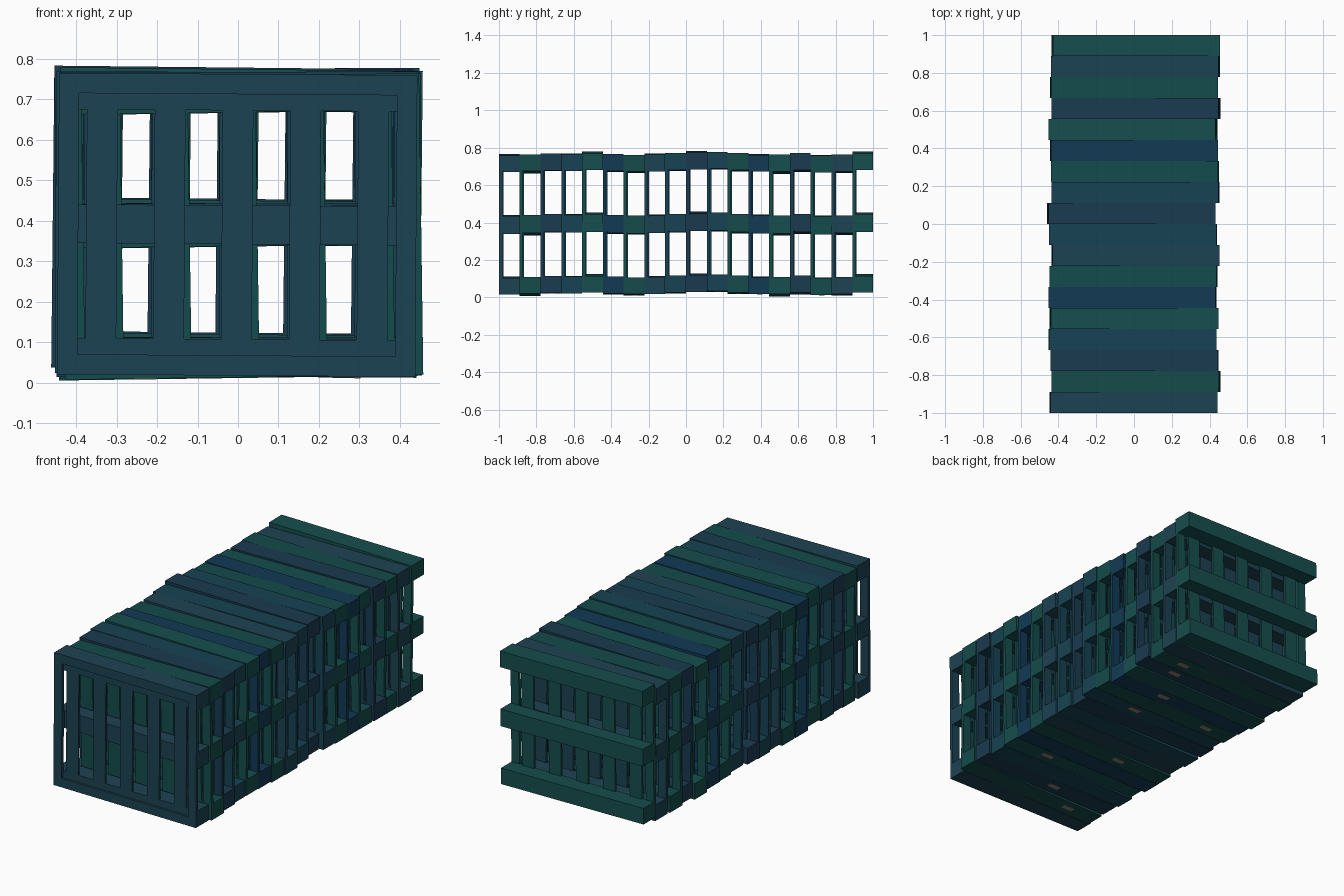
import bpy, bmesh, math
from mathutils import Matrix

if "Cube" in bpy.data.objects:
    bpy.data.objects.remove(bpy.data.objects["Cube"])

N = 18
PITCH = 2.0 / N
W, H = 0.885, 0.745          # pallet width (x) and height (z)
BOARD = 0.012                # thin board thickness

# per pallet (front to back): x shift, z centre, tilt in degrees
DX = [-.002, .01, .003, -.008, 0, -.008, -.002, .008, -.005,
      -.015, .008, .005, 0, -.005, .01, 0, .008, .01]
ZC = [.390, .386, .395, .395, .402, .390, .386, .393, .396,
      .406, .403, .394, .392, .384, .393, .387, .386, .402]
TILT = [-.4, .8, .2, -.2, -.6, .4, .4, -.3, .3, -.6, .3, .5, -.4, .8, .7, -.3, .6, -.6]
TONES = [(.012, .055, .085), (.007, .07, .07), (.010, .043, .080), (.008, .055, .085),
         (.008, .075, .075), (.006, .042, .090)]
TONE = [0, 1, 2, 3, 4, 5, 1, 0, 3, 2, 3, 1, 5, 4, 2, 1, 0, 4]
LABELS = {2: -.05, 1: -.25, 4: .19, 6: -.12, 10: .13, 11: -.27, 12: .13, 14: .22, 15: .27}


def material(name, rgb):
    m = bpy.data.materials.new(name)
    m.diffuse_color = (*rgb, 1)
    m.use_nodes = True
    m.node_tree.nodes["Principled BSDF"].inputs["Base Color"].default_value = m.diffuse_color
    return m


def box(bm, x0, x1, y0, y1, z0, z1):
    mat = Matrix.Translation(((x0 + x1) / 2, (y0 + y1) / 2, (z0 + z1) / 2)) @ \
        Matrix.Diagonal((x1 - x0, y1 - y0, z1 - z0, 1))
    bmesh.ops.create_cube(bm, size=1, matrix=mat)


def finish(name, bm, mat):
    me = bpy.data.meshes.new(name)
    bm.to_mesh(me)
    bm.free()
    me.materials.append(mat)
    return me


def place(name, me, i):
    ob = bpy.data.objects.new(name, me)
    ob.location = (DX[i], -1 + PITCH * i, ZC[i])
    ob.rotation_euler[1] = -math.radians(TILT[i])
    bpy.context.collection.objects.link(ob)


def pallet(mat):
    bm = bmesh.new()
    w, h, t = W / 2, H / 2, BOARD
    # rim boards on the front face
    for s in (-1, 1):
        a, b = sorted((s * (w - .05), s * w))
        box(bm, a, b, 0, t, -h, h)
        a, b = sorted((s * (h - .05), s * h))
        box(bm, -w + .05, w - .05, 0, t, a, b)
    # five upright slats
    for k in range(-2, 3):
        x = k * .1675
        box(bm, x - .038, x + .038, t, 2 * t, -h, h)
    # three thick bearers
    for z in (-h + .045, 0, h - .045):
        hh = .045 if z else .048
        box(bm, -w, w, 2 * t, PITCH, z - hh, z + hh)
    # end blocks carry the middle bearer and rim ends to the front
    for s in (-1, 1):
        a, b = sorted((s * (w - .05), s * w))
        for z in (-h + .045, 0, h - .045):
            box(bm, a, b, t, 2 * t, z - .045, z + .045)
        # side uprights behind the rim
        box(bm, a, b, t, t + .006, -h + .09, h - .09)
    # top and bottom edge fillers
    for s in (-1, 1):
        a, b = sorted((s * (h - .09), s * h))
        for k in range(-3, 3):
            x0 = max(k * .1675 + .038, -w + .05)
            x1 = min((k + 1) * .1675 - .038, w - .05)
            box(bm, x0, x1, t, 2 * t, a, b)
    return finish("pallet", bm, mat)


tones = [pallet(material("painted_wood_%d" % i, c)) for i, c in enumerate(TONES)]
for i in range(N):
    place("pallet_%02d" % i, tones[TONE[i]], i)

# small tags under some pallets
grey = material("tag_grey", (.25, .22, .2))
for i, x in LABELS.items():
    bm = bmesh.new()
    box(bm, x - .035, x + .035, .045, .075, -H / 2 - .002, -H / 2 + .001)
    place("tag_%02d" % i, finish("tag", bm, grey), i)
